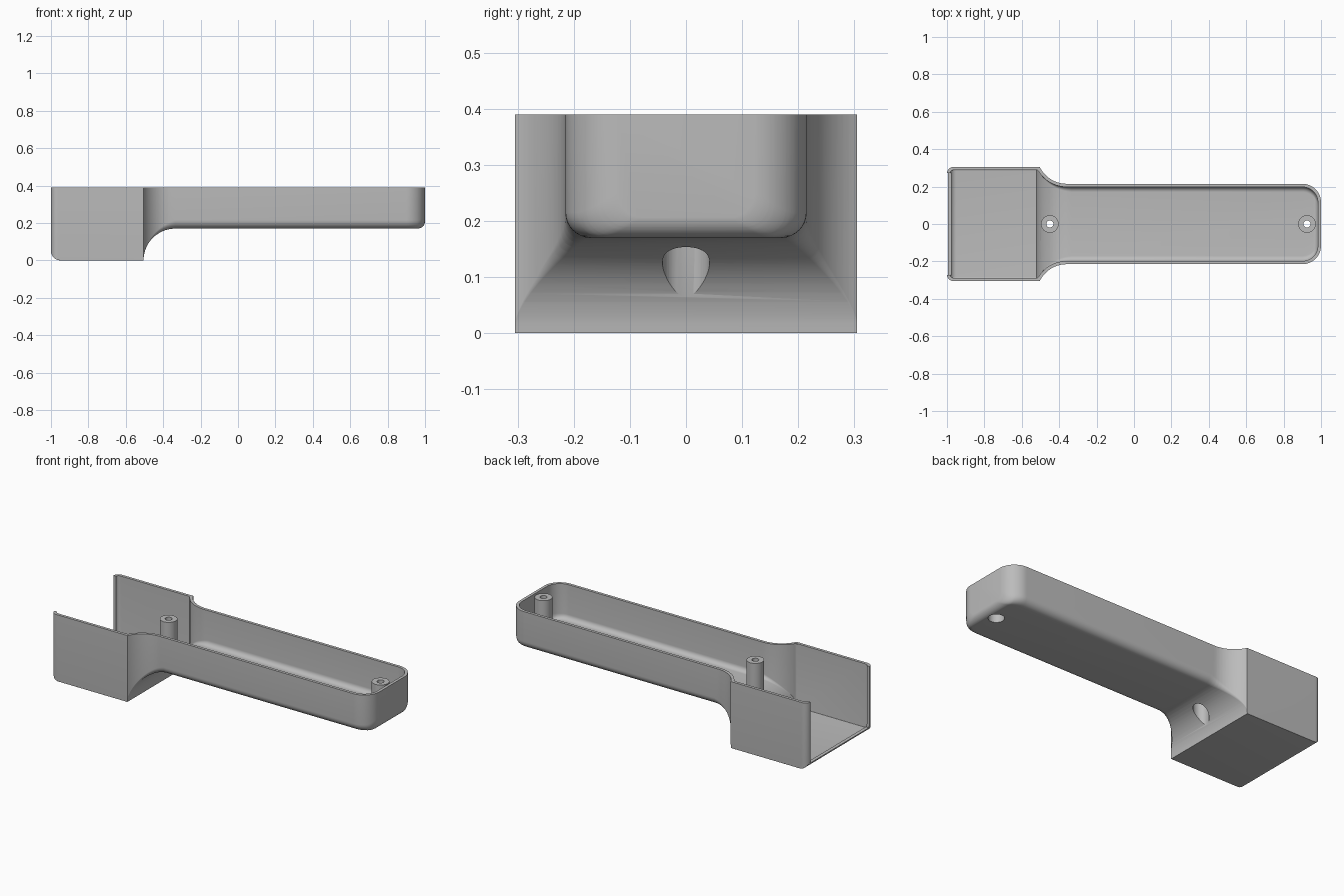
import bpy, bmesh, math

if "Cube" in bpy.data.objects:
    bpy.data.objects.remove(bpy.data.objects["Cube"])

WALL = 0.017
RIM = 0.39
BOSSES = (-0.45, 0.925)

grey = bpy.data.materials.new("plain grey")
grey.use_nodes = True
grey.diffuse_color = (0.5, 0.5, 0.5, 1)
grey.node_tree.nodes["Principled BSDF"].inputs["Base Color"].default_value = (0.5, 0.5, 0.5, 1)


def rounding(x, end, side, radius):
    """Inset of a rounded corner that finishes at x = end."""
    d = radius - (end - x) * side
    if d <= 0:
        return 0
    return radius - math.sqrt(max(radius ** 2 - d ** 2, 0))


def cove(x, centre, radius):
    """Height of a concave quarter arc that flattens out at its centre."""
    return math.sqrt(max(radius ** 2 - min(x - centre, 0) ** 2, 0))


def half_width(x, t):
    w = min(0.305 - t, 0.375 - cove(x, -0.36, 0.16 + t))
    return w - rounding(x, t - 1, -1, 0.035 - t) - rounding(x, 1 - t, 1, 0.1 - t)


def bottom(x, t):
    z = max(t, cove(x, -0.335, 0.17 + t))
    return z + rounding(x, t - 1, -1, 0.05 - t) + rounding(x, 1 - t, 1, 0.04 - t)


def stations(t):
    """Positions along x, closer together where the outline curves."""
    xs = {t - 1, 1 - t}
    steps = 14
    for i in range(steps + 1):
        c = 1 - math.cos(i / steps * math.pi / 2)
        xs.update((t - 1 + (0.05 - t) * c, 1 - t - (0.1 - t) * c,
                   1 - t - (0.04 - t) * c,
                   -0.505 - t + (0.17 + t) * c,
                   -0.36 - 0.144 * (1 - c) - t * (1 - c)))
    result = []
    for x in sorted(xs):
        if not result or x - result[-1] > 0.0004:
            result.append(x)
    return result


def finish(name, bm):
    bmesh.ops.recalc_face_normals(bm, faces=bm.faces)
    mesh = bpy.data.meshes.new(name)
    bm.to_mesh(mesh)
    bm.free()
    mesh.materials.append(grey)
    obj = bpy.data.objects.new(name, mesh)
    bpy.context.collection.objects.link(obj)
    return obj


def loft(name, t, top):
    """Solid swept along x with a round-bottomed rectangular section."""
    bm = bmesh.new()
    rings = []
    for x in stations(t):
        w, z = half_width(x, t), bottom(x, t)
        fade = min(max((x + 0.505) / 0.17, 0), 1)
        r = max((0.045 - t) * fade, 0.001)
        half = [(w, top)]
        for i in range(9):
            a = i / 8 * math.pi / 2
            half.append((w - r + r * math.cos(a), z + r - r * math.sin(a)))
        section = half + [(-y, h) for y, h in reversed(half)]
        rings.append([bm.verts.new((x, y, h)) for y, h in section])
    for a, b in zip(rings, rings[1:]):
        for i in range(len(a)):
            j = (i + 1) % len(a)
            bm.faces.new((a[i], a[j], b[j], b[i]))
    bm.faces.new(rings[0])
    bm.faces.new(rings[-1])
    return finish(name, bm)


def cylinder(name, x, radius, low, high):
    bm = bmesh.new()
    bmesh.ops.create_cone(bm, cap_ends=True, segments=40, radius1=radius,
                          radius2=radius, depth=high - low)
    bmesh.ops.translate(bm, verts=bm.verts, vec=(x, 0, (low + high) / 2))
    return finish(name, bm)


def box(name, low, high):
    bm = bmesh.new()
    bmesh.ops.create_cube(bm, size=1)
    for v in bm.verts:
        v.co = [(h if c > 0 else l) for c, l, h in zip(v.co, low, high)]
    return finish(name, bm)


def subtract(target, cutter):
    cutter.hide_render = True
    bpy.ops.object.select_all(action='DESELECT')
    bpy.context.view_layer.objects.active = target
    target.select_set(True)
    mod = target.modifiers.new("cut", 'BOOLEAN')
    mod.operation = 'DIFFERENCE'
    mod.solver = 'EXACT'
    mod.object = cutter
    bpy.ops.object.modifier_apply(modifier=mod.name)
    bpy.data.objects.remove(cutter)


# Hollow housing: wide box flowing into a shallow neck
housing = loft("housing", 0, RIM)
cavity = loft("cavity", WALL, 0.5)

# Screw posts are left standing inside the cavity
for x in BOSSES:
    subtract(cavity, cylinder("post", x, 0.047, -0.1, 0.387))
subtract(housing, cavity)

# Screw holes with wide recesses from underneath
for x in BOSSES:
    subtract(housing, cylinder("recess", x, 0.042, -0.1, 0.28))
    subtract(housing, cylinder("screw_hole", x, 0.019, 0.2, 0.6))

# Open end of the box, leaving narrow lips at the sides
subtract(housing, box("opening", (-1.1, -0.272, 0.03), (-0.96, 0.272, 0.6)))

# Smooth curves, crisp rims
bpy.ops.object.select_all(action='DESELECT')
housing.select_set(True)
bpy.context.view_layer.objects.active = housing
bpy.ops.object.shade_smooth_by_angle(angle=math.radians(30))
